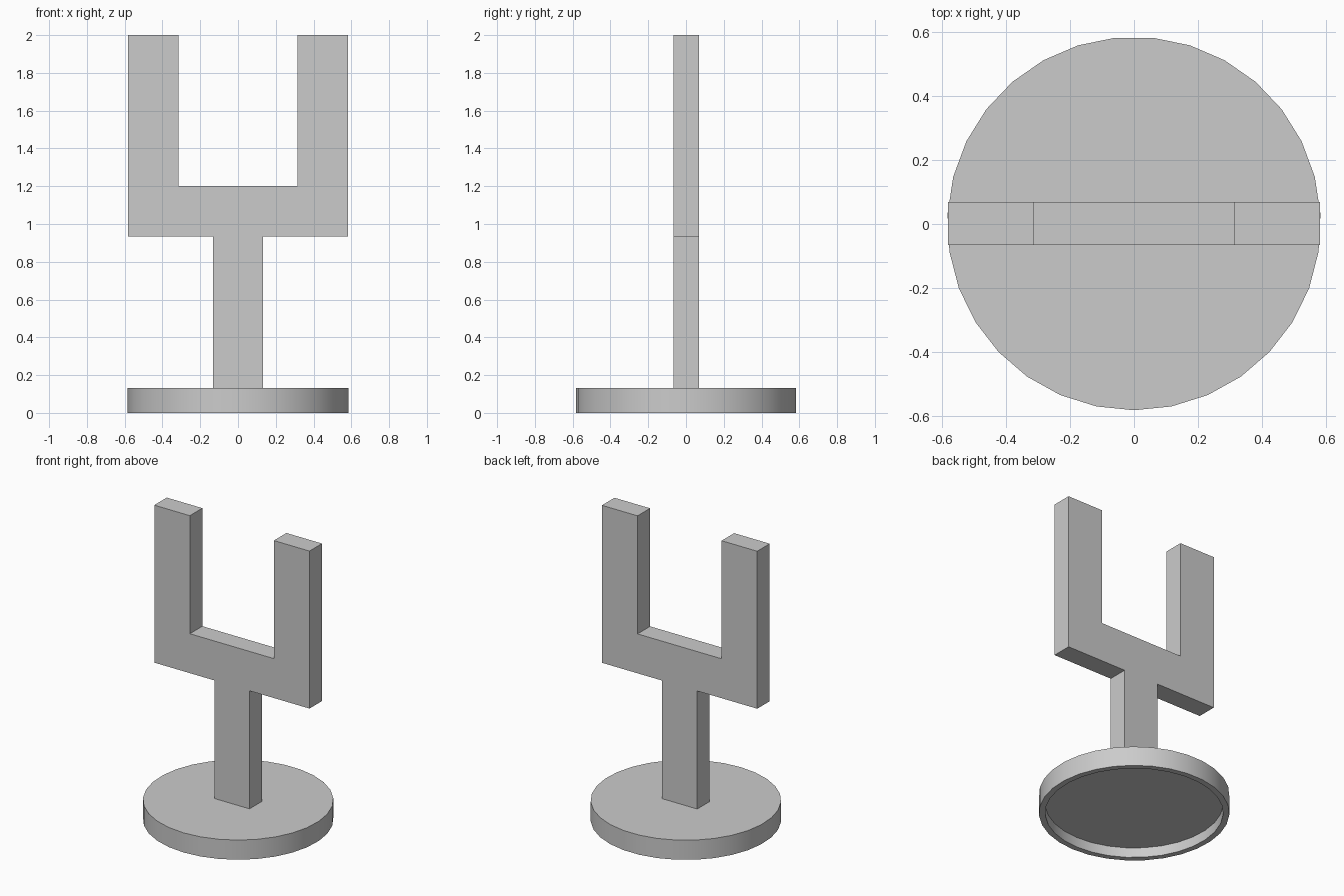
import bpy
import bmesh
from math import radians, sin, cos, pi

if "Cube" in bpy.data.objects:
    bpy.data.objects.remove(bpy.data.objects["Cube"], do_unlink=True)

COLOUR = (0.6, 0.6, 0.6, 1.0)
grey = bpy.data.materials.new("plain_grey")
grey.use_nodes = True
grey.diffuse_color = COLOUR
grey.node_tree.nodes["Principled BSDF"].inputs["Base Color"].default_value = COLOUR

BASE_TOP = 0.133
CENTRE_Y = 0.0015
SIDES = 31


def make_object(name, bm):
    bmesh.ops.recalc_face_normals(bm, faces=bm.faces)
    mesh = bpy.data.meshes.new(name)
    bm.to_mesh(mesh)
    bm.free()
    mesh.materials.append(grey)
    obj = bpy.data.objects.new(name, mesh)
    bpy.context.collection.objects.link(obj)
    return obj


# Round base: a lathed profile with a shallow recess underneath
bm = bmesh.new()
rings = []
for radius, z in [(0.585, BASE_TOP), (0.585, 0), (0.547, 0), (0.547, 0.067)]:
    angles = [2 * pi * i / SIDES - pi / 2 for i in range(SIDES)]
    rings.append([bm.verts.new((radius * cos(a), radius * sin(a) + CENTRE_Y, z)) for a in angles])
for upper, lower in zip(rings, rings[1:]):
    for i in range(SIDES):
        j = (i + 1) % SIDES
        bm.faces.new((upper[i], upper[j], lower[j], lower[i]))
bm.faces.new(rings[0])
bm.faces.new(rings[-1])
base = make_object("round_base", bm)
bpy.ops.object.select_all(action="DESELECT")
base.select_set(True)
bpy.context.view_layer.objects.active = base
bpy.ops.object.shade_smooth_by_angle(angle=radians(30))

# Forked upright: half outline mirrored, then extruded through its thickness
half = [(0.132, BASE_TOP), (0.132, 0.933), (0.582, 0.933), (0.582, 2), (0.315, 2), (0.315, 1.2)]
outline = half + [(-x, z) for x, z in reversed(half)]
bm = bmesh.new()
front = bm.faces.new([bm.verts.new((x, CENTRE_Y - 0.067, z)) for x, z in outline])
result = bmesh.ops.extrude_face_region(bm, geom=[front], use_keep_orig=True)
moved = [v for v in result["geom"] if isinstance(v, bmesh.types.BMVert)]
bmesh.ops.translate(bm, verts=moved, vec=(0, 0.134, 0))
make_object("forked_upright", bm)
